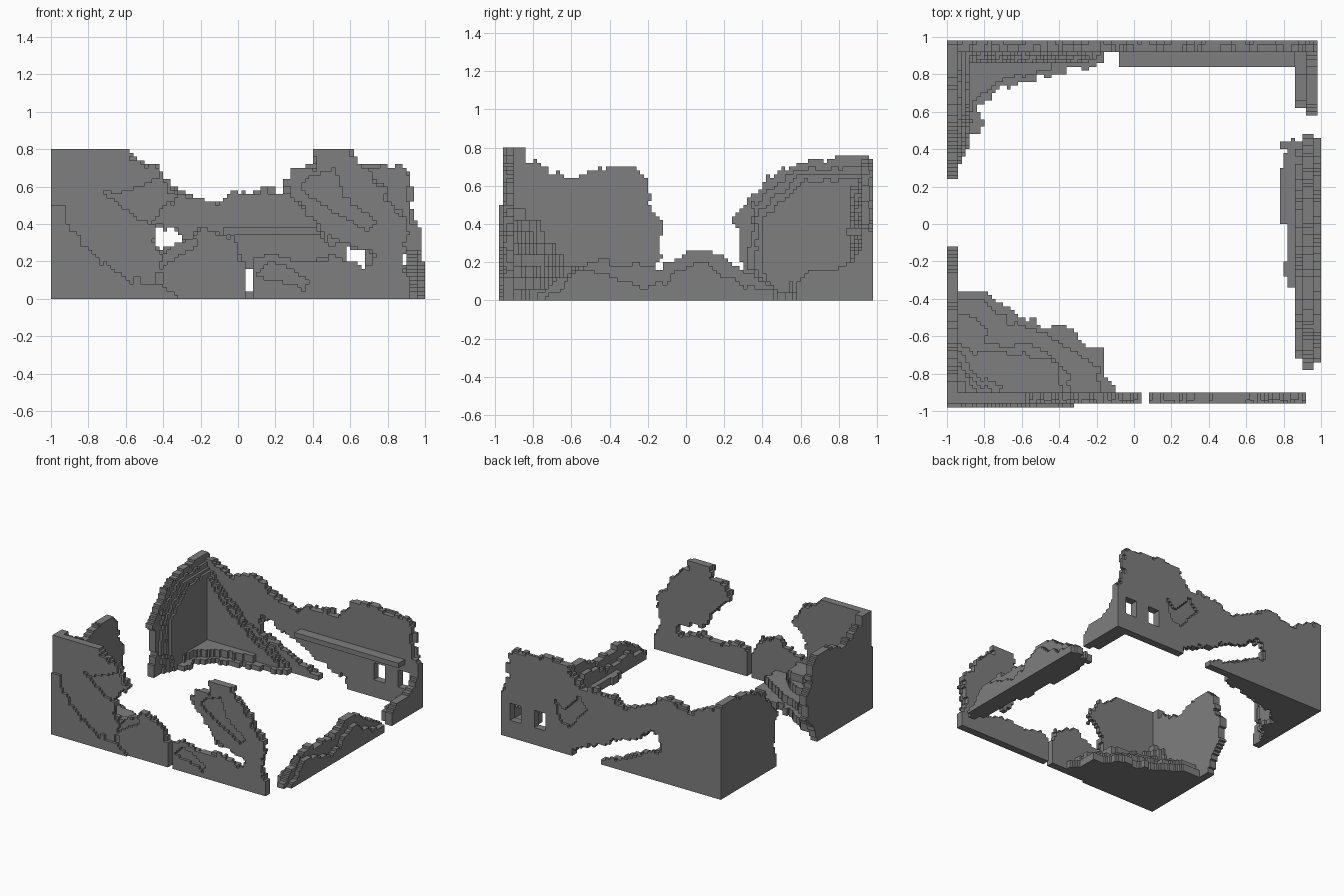
import bpy, bmesh, math, random

cube = bpy.data.objects.get("Cube")
if cube:
    bpy.data.objects.remove(cube, do_unlink=True)

random.seed(4)
C = 0.02  # block size

stone = bpy.data.materials.new("grey stone")
stone.use_nodes = True
stone.diffuse_color = (0.21, 0.21, 0.21, 1)
stone.node_tree.nodes["Principled BSDF"].inputs["Base Color"].default_value = (0.21, 0.21, 0.21, 1)


def inside(u, v, poly):
    hit = False
    for (a, b), (c, d) in zip(poly, poly[1:] + poly[:1]):
        if (b > v) != (d > v) and u < (c - a) * (v - b) / (d - b) + a:
            hit = not hit
    return hit


def blocks(name, axis, lo, hi, outline, cuts=(), rough=0.018):
    """Fill an outline with square blocks, ragged at the edge, between lo and hi on an axis."""
    us, vs = zip(*outline)
    u0, u1, v0, v1 = min(us), max(us), min(vs), max(vs)
    ju = [random.uniform(-rough, rough) for _ in range(60)]
    jv = [random.uniform(-rough, rough) for _ in range(60)]
    cells = set()
    for i in range(round(u0 / C), round(u1 / C)):
        for j in range(round(v0 / C), round(v1 / C)):
            u, v = (i + .5) * C, (j + .5) * C
            # the clamp keeps the straight outer sides straight
            tu = min(max(u + ju[(j // 2) % 60], u0 + .006), u1 - .006)
            tv = min(max(v + jv[(i // 2) % 60], v0 + .006), v1 - .006)
            if inside(tu, tv, outline) and not any(inside(u, v, c) for c in cuts):
                cells.add((i, j))
    bm = bmesh.new()
    verts = {}

    def vert(i, j, d):
        if (i, j, d) not in verts:
            u, v = i * C, j * C
            co = {"x": (d, u, v), "y": (u, d, v), "z": (u, v, d)}[axis]
            verts[i, j, d] = bm.verts.new(co)
        return verts[i, j, d]

    for i, j in cells:
        ring = [(i, j), (i + 1, j), (i + 1, j + 1), (i, j + 1)]
        for d in (lo, hi):
            bm.faces.new([vert(*p, d) for p in ring])
        for k, n in enumerate([(i, j - 1), (i + 1, j), (i, j + 1), (i - 1, j)]):
            if n not in cells:
                p, q = ring[k], ring[(k + 1) % 4]
                bm.faces.new([vert(*p, lo), vert(*q, lo), vert(*q, hi), vert(*p, hi)])
    bmesh.ops.recalc_face_normals(bm, faces=bm.faces)
    bmesh.ops.dissolve_limit(bm, angle_limit=math.radians(1), verts=bm.verts, edges=bm.edges)
    bmesh.ops.triangulate(bm, faces=[f for f in bm.faces if len(f.verts) > 4])
    me = bpy.data.meshes.new(name)
    bm.to_mesh(me)
    bm.free()
    me.materials.append(stone)
    ob = bpy.data.objects.new(name, me)
    bpy.context.collection.objects.link(ob)
    return ob


def rect(a, b, c, d):
    return [(a, b), (c, b), (c, d), (a, d)]


# Front wall, western part, with a gouge in its outer layer
front_w = [(-1, 0), (-1, .8), (-.6, .8), (-.56, .74), (-.42, .7), (-.37, .62), (-.34, .54),
           (-.42, .46), (-.46, .4), (-.45, .3), (-.4, .25), (-.28, .31), (-.2, .38),
           (-.05, .33), (.02, .26), (.04, 0)]
gouge_w = [(-.76, .6), (-.66, .56), (-.52, .6), (-.4, .66), (-.36, .54), (-.42, .4), (-.52, .42)]
crack_w = [(-.42, .16), (-.36, .2), (-.2, .3), (-.24, .34), (-.4, .24), (-.46, .04), (-.38, .04)]
blocks("front_wall_west", "y", -.94, -.9, front_w)
blocks("front_wall_west_face", "y", -.96, -.94, front_w, [gouge_w, crack_w])
blocks("front_wall_west_footing", "y", -.98, -.96,
       [(-1, 0), (-1, .5), (-.92, .48), (-.88, .36), (-.74, .2), (-.6, .11), (-.4, .08), (-.32, 0)])

# Front wall, eastern part, with a slot broken through it
front_e = [(.08, 0), (.08, .2), (.2, .24), (.32, .2), (.5, .22), (.7, .16), (.75, .24), (.6, .28),
           (.45, .32), (.42, .42), (.26, .58), (.26, .7), (.4, .7), (.42, .8), (.6, .8), (.62, .74),
           (.7, .66), (.78, .6), (.8, .5), (.9, .44), (.88, .2), (.92, .12), (.92, 0)]
gouge_e = [(.32, .6), (.4, .66), (.52, .7), (.56, .56), (.62, .5), (.74, .42), (.7, .36), (.56, .44), (.46, .5)]
crack_e = [(.16, .2), (.1, .12), (.3, .08), (.36, .04), (.38, .1), (.24, .18)]
blocks("front_wall_east", "y", -.94, -.9, front_e)
blocks("front_wall_east_face", "y", -.96, -.94, front_e, [gouge_e, crack_e])

# Back wall, with a torn opening and two windows
back = [(-1, 0), (-1, .74), (-.86, .7), (-.72, .62), (-.6, .68), (-.5, .7), (-.36, .6), (-.1, .5),
        (0, .58), (.25, .58), (.33, .62), (.38, .72), (.6, .74), (.66, .71), (.88, .7), (.92, .62),
        (.92, .42), (.98, .36), (.98, 0), (.34, 0), (.33, .08), (.2, .12), (.05, .18), (-.1, .25),
        (-.26, .32), (-.36, .39), (-.45, .38), (-.45, .24), (-.3, .2), (-.1, .08), (.07, .05), (.07, 0)]
windows = [rect(.58, .14, .68, .28), rect(.8, .14, .9, .28)]
gouge_b = [(.2, .42), (.28, .5), (.42, .36), (.5, .42), (.46, .26), (.36, .22), (.3, .3)]
blocks("back_wall", "y", .92, .96, back, windows)
blocks("back_wall_face", "y", .96, .98, back, windows + [gouge_b])
blocks("back_wall_ledge", "y", .84, .92, rect(-.08, .34, .86, .38), rough=0)
for k, (y, s) in enumerate([(.9, 0), (.88, .03), (.86, .06)]):
    blocks(f"back_wall_inner_step_{k + 1}", "y", y, y + .02,
           [(-.94, 0), (-.94, .68 - s), (-.86, .64 - s), (-.7, .46 - s), (-.5, .28 - s),
            (-.3, .14 - s / 2), (-.18 - s, .06), (-.18 - s, 0)])

# West wall, front part
blocks("west_wall_front", "x", -1, -.94,
       [(-.96, 0), (-.96, .8), (-.86, .8), (-.84, .73), (-.7, .68), (-.6, .64), (-.48, .66),
        (-.4, .7), (-.25, .7), (-.2, .62), (-.19, .5), (-.12, .4), (-.14, .25), (-.16, .18),
        (-.24, .1), (-.27, 0)])

# West wall, back part, stepped on the inside
blocks("west_wall_back", "x", -1, -.94,
       [(.98, 0), (.98, .74), (.86, .76), (.78, .75), (.6, .72), (.45, .66), (.38, .6), (.33, .5),
        (.25, .46), (.24, .42), (.29, .35), (.28, .2), (.26, 0)])
for k, (x, s) in enumerate([(-.94, 0), (-.92, .03), (-.9, .06)]):
    blocks(f"west_wall_inner_step_{k + 1}", "x", x, x + .02,
           [(.92, 0), (.92, .7 - s), (.6, .68 - s), (.46 + s, .6 - s), (.36 + s, .5 - s),
            (.34 + s, .3), (.33 + s, .18), (.38 + s, 0)])

# Floor remains in the two western corners
blocks("back_floor", "z", 0, .04,
       [(-.94, .92), (-.94, .42), (-.88, .46), (-.82, .48), (-.82, .56), (-.84, .62), (-.7, .72),
        (-.56, .77), (-.4, .82), (-.17, .84), (-.17, .92)])
blocks("back_floor_step", "z", .04, .1,
       [(-.94, .92), (-.94, .46), (-.86, .52), (-.86, .64), (-.7, .77), (-.4, .86), (-.25, .92)])
blocks("front_floor", "z", 0, .06,
       [(-.94, -.9), (-.94, -.36), (-.78, -.36), (-.64, -.47), (-.48, -.55), (-.38, -.55),
        (-.28, -.63), (-.16, -.68), (-.14, -.8), (-.1, -.9)])
blocks("front_rubble_low", "z", .06, .12,
       [(-.94, -.9), (-.94, -.4), (-.8, -.4), (-.66, -.52), (-.46, -.6), (-.3, -.68), (-.2, -.76), (-.18, -.9)])
blocks("front_rubble_middle", "z", .12, .18,
       [(-.94, -.9), (-.94, -.48), (-.84, -.5), (-.78, -.64), (-.5, -.66), (-.36, -.76), (-.34, -.9)])
blocks("front_rubble_top", "z", .18, .24,
       [(-.94, -.9), (-.94, -.62), (-.84, -.68), (-.6, -.7), (-.42, -.74), (-.38, -.9)])
for k in range(4):
    r = .24 - .05 * k
    blocks(f"front_corner_rubble_{k + 1}", "z", .24 + .06 * k, .3 + .06 * k,
           [(-.94, -.9), (-.94, -.9 + r), (-.94 + r * .4, -.9 + r * .4), (-.94 + r, -.9)])

# Fallen east wall: a ragged ridge in layers
ridge = [(-.78, 0), (-.76, .06), (-.68, .1), (-.55, .19), (-.4, .2), (-.2, .17), (-.1, .18), (0, .25),
         (.12, .26), (.2, .21), (.3, .16), (.42, .1), (.48, .04), (.48, 0)]
outer = [(-.78, 0), (-.68, .06), (-.55, .16), (-.45, .15), (-.3, .08), (-.1, .08), (0, .17),
         (.08, .2), (.16, .17), (.3, .08), (.46, .06), (.46, 0)]
inner = [(-.74, 0), (-.7, .06), (-.5, .12), (-.2, .1), (.05, .18), (.25, .1), (.44, .06), (.44, 0)]
for name, lo, hi, shape in [("east_ridge", .9, .96, ridge), ("east_ridge_outer", .96, 1, outer),
                            ("east_ridge_inner", .86, .9, inner)]:
    blocks(name, "x", lo, hi, shape)
blocks("east_rubble", "z", 0, .06,
       [(.86, -.36), (.82, -.3), (.82, -.06), (.78, .04), (.78, .22), (.8, .44), (.86, .46)])

# Back east corner stub
blocks("east_wall_stub", "x", .92, .98,
       [(.58, 0), (.58, .1), (.62, .15), (.84, .17), (.88, .22), (.92, .3), (.92, 0)])
blocks("east_stub_step", "x", .86, .92,
       [(.62, 0), (.62, .06), (.7, .1), (.84, .12), (.92, .12), (.92, 0)])
